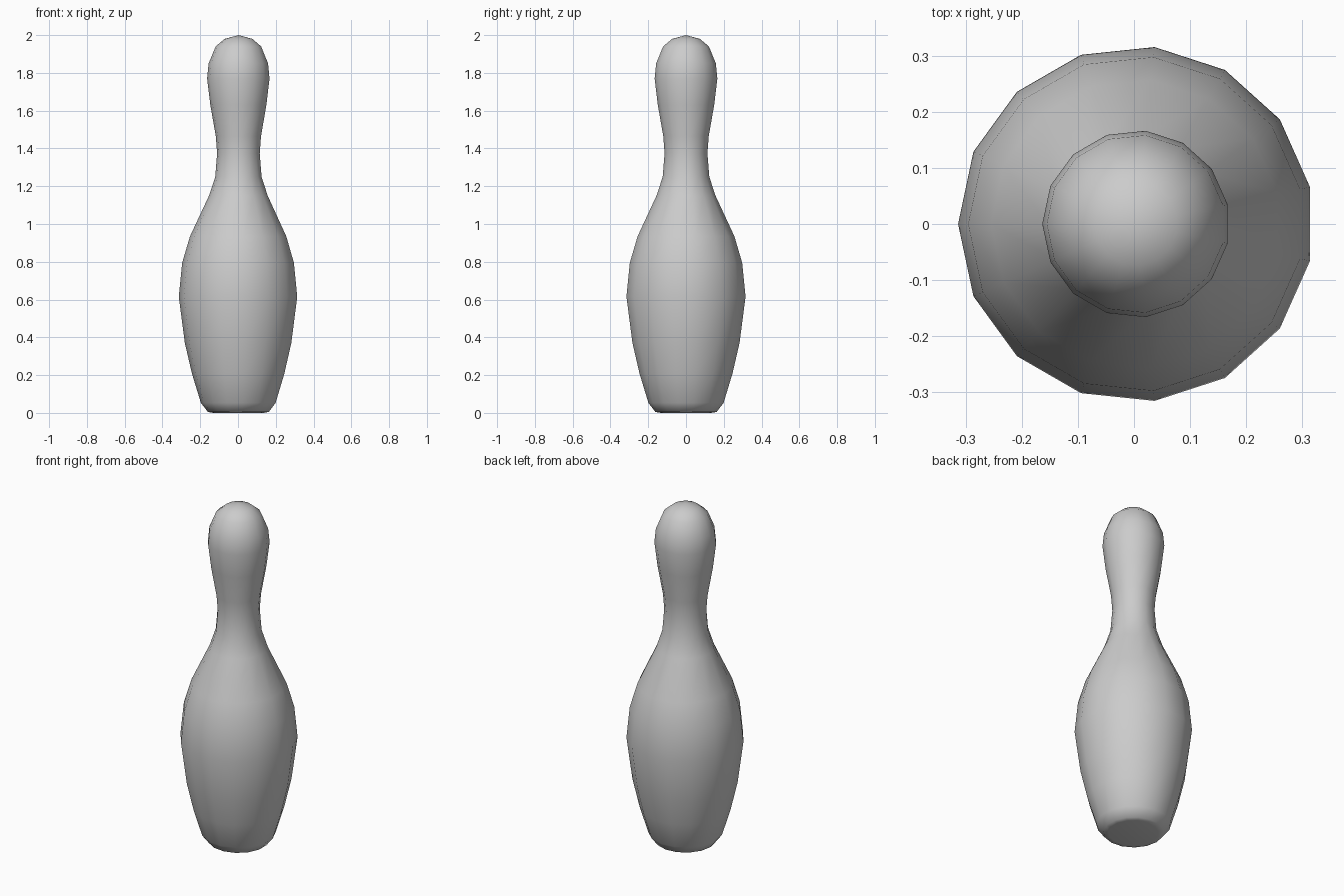
import bpy, bmesh, math

if "Cube" in bpy.data.objects:
    bpy.data.objects.remove(bpy.data.objects["Cube"])

SIDES = 15
SHIFT = 0.0035  # centres the odd-sided outline on x

# (radius, height) from base to crown
profile = [
    (0.135, 0.0), (0.163, 0.005), (0.20, 0.053), (0.247, 0.207),
    (0.285, 0.37), (0.317, 0.615), (0.299, 0.795), (0.258, 0.934),
    (0.157, 1.15), (0.124, 1.25), (0.114, 1.375), (0.121, 1.465),
    (0.150, 1.63), (0.167, 1.77), (0.159, 1.85), (0.122, 1.94),
    (0.074, 1.98),
]

bm = bmesh.new()

# Rings of the turned body
rings = []
for r, z in profile:
    ring = []
    for i in range(SIDES):
        a = math.pi + i * math.tau / SIDES
        ring.append(bm.verts.new((r * math.cos(a) + SHIFT, r * math.sin(a), z)))
    rings.append(ring)

for low, high in zip(rings, rings[1:]):
    for i in range(SIDES):
        j = (i + 1) % SIDES
        bm.faces.new((low[i], low[j], high[j], high[i]))

# Flat base and rounded crown
bm.faces.new(rings[0][::-1])
tip = bm.verts.new((SHIFT, 0, 2.0))
for i in range(SIDES):
    bm.faces.new((rings[-1][i], rings[-1][(i + 1) % SIDES], tip))

bmesh.ops.recalc_face_normals(bm, faces=bm.faces[:])
for f in bm.faces:
    f.smooth = True

mesh = bpy.data.meshes.new("bowling_pin")
bm.to_mesh(mesh)
bm.free()
bpy.context.collection.objects.link(bpy.data.objects.new("bowling_pin", mesh))
